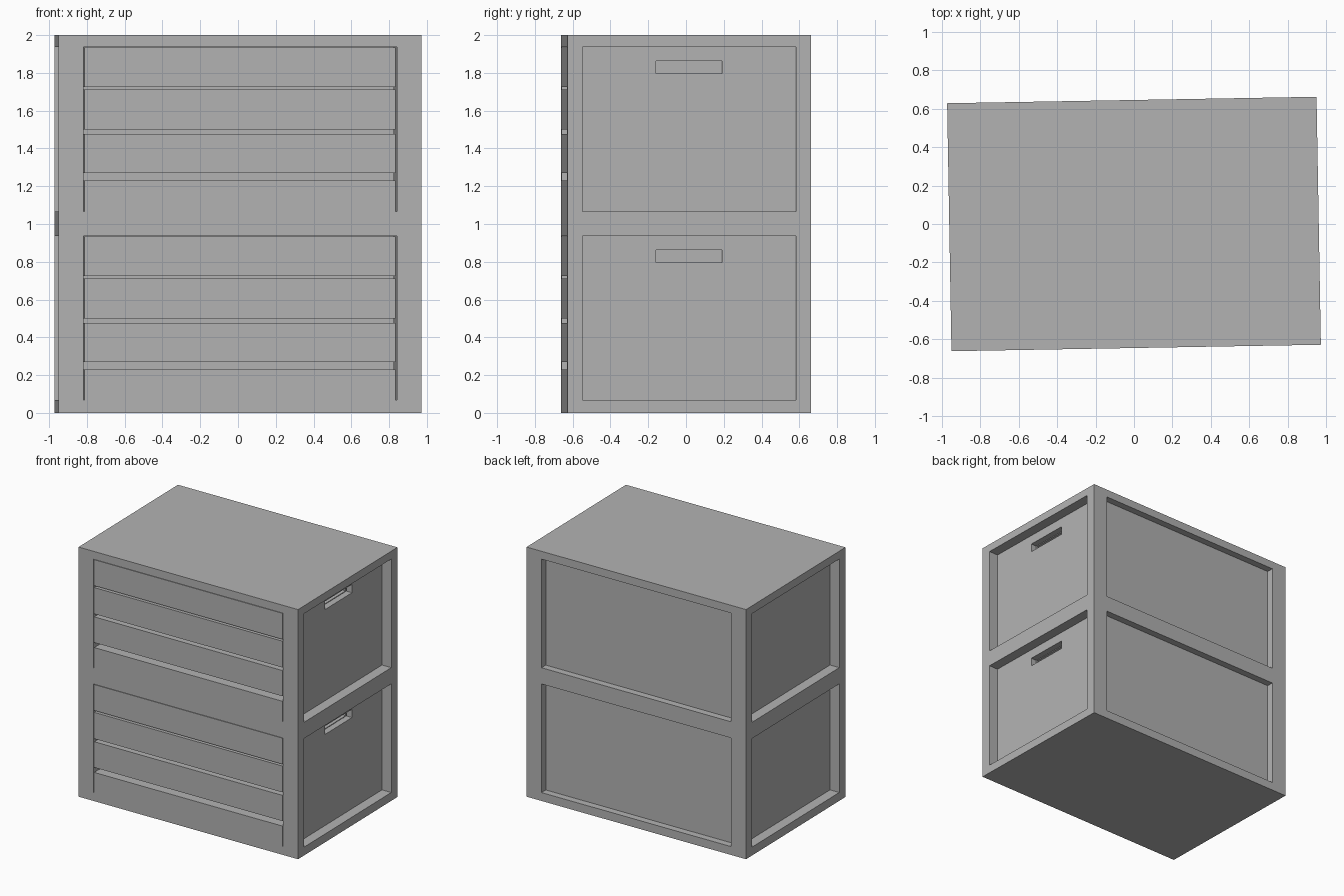
import bpy
import math

cube = bpy.data.objects.get("Cube")
if cube:
    bpy.data.objects.remove(cube, do_unlink=True)

W, D, H = 0.961, 0.645, 2.0          # half width, half depth, height
TURN = math.radians(1)               # the cabinet stands slightly turned

grey = bpy.data.materials.new("plain grey")
grey.use_nodes = True
grey.diffuse_color = (0.45, 0.45, 0.45, 1)
grey.node_tree.nodes["Principled BSDF"].inputs["Base Color"].default_value = (0.45, 0.45, 0.45, 1)


def box(name, x, y, z):
    """Box from (min, max) ranges, with its origin on the cabinet centre."""
    bpy.ops.mesh.primitive_cube_add(size=1)
    ob = bpy.context.object
    ob.name = name
    for v in ob.data.vertices:
        for i, (lo, hi) in enumerate((x, y, z)):
            v.co[i] = lo if v.co[i] < 0 else hi
    ob.data.materials.append(grey)
    return ob


def cut(target, x, y, z):
    """Cut a box shaped pocket out of the target."""
    cutter = box("cutter", x, y, z)
    cutter.hide_render = True
    mod = target.modifiers.new("pocket", "BOOLEAN")
    mod.operation = "DIFFERENCE"
    mod.solver = "EXACT"
    mod.object = cutter
    bpy.context.view_layer.objects.active = target
    bpy.ops.object.modifier_apply(modifier=mod.name)
    bpy.data.objects.remove(cutter, do_unlink=True)


carcass = box("cabinet_carcass", (-W, W), (-D, D), (0, H))
parts = [carcass]

# Two stacked bays, each with four drawers
for label, base in (("lower", 0), ("upper", 1)):
    bay = (base + 0.067, base + 0.937)
    slot = (base + 0.797, base + 0.863)
    # Drawer opening, back panel and side panels
    cut(carcass, (-0.83, 0.83), (-D - 0.1, 0.55), bay)
    cut(carcass, (-0.83, 0.83), (D - 0.055, D + 0.1), bay)
    for side in (-1, 1):
        cut(carcass, sorted((side * 0.88, side * 1.1)), (-0.565, 0.565), bay)
    # Hand slot through one side panel
    cut(carcass, (0.8, 0.95), (-0.175, 0.175), slot)
    # Drawers, with gaps that widen downwards
    levels = ((0.067, 0.23), (0.27, 0.476), (0.5, 0.711), (0.726, 0.934))
    for n, (low, high) in enumerate(levels, 1):
        drawer = box(f"{label}_drawer_{n}", (-0.824, 0.824), (-D, 0.54), (base + low, base + high))
        parts.append(drawer)
    cut(drawer, (0.74, 0.9), (-0.175, 0.175), slot)

for ob in parts:
    ob.rotation_euler.z = TURN
